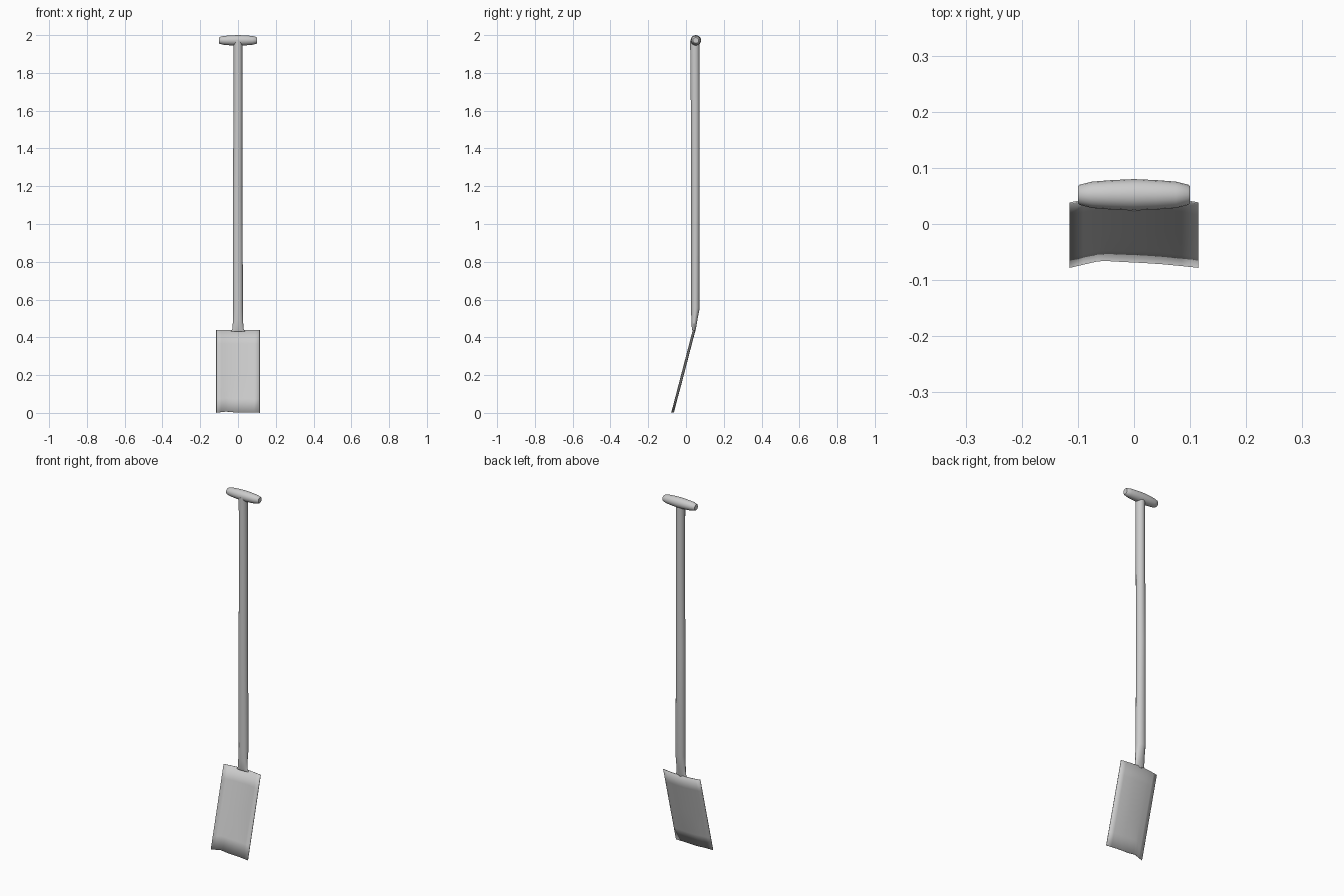
import bpy, bmesh, math

if "Cube" in bpy.data.objects:
    bpy.data.objects.remove(bpy.data.objects["Cube"])


def make_object(name, bm, angle=40):
    bmesh.ops.recalc_face_normals(bm, faces=bm.faces)
    mesh = bpy.data.meshes.new(name)
    bm.to_mesh(mesh)
    bm.free()
    obj = bpy.data.objects.new(name, mesh)
    bpy.context.collection.objects.link(obj)
    bpy.ops.object.select_all(action='DESELECT')
    obj.select_set(True)
    bpy.context.view_layer.objects.active = obj
    bpy.ops.object.shade_smooth_by_angle(angle=math.radians(angle))
    return obj


def loft(name, rings):
    """Skin a list of closed rings and cap both ends."""
    bm = bmesh.new()
    loops = [[bm.verts.new(p) for p in ring] for ring in rings]
    n = len(loops[0])
    for a, b in zip(loops, loops[1:]):
        for i in range(n):
            j = (i + 1) % n
            bm.faces.new((a[i], a[j], b[j], b[i]))
    bm.faces.new(loops[0])
    bm.faces.new(loops[-1])
    return make_object(name, bm)


def circle(n):
    return [(math.cos(2 * math.pi * i / n), math.sin(2 * math.pi * i / n)) for i in range(n)]


# Shaft: long round pole, bending forward and flattening into the blade
# each station: z, centre x, centre y, half width, half depth
stations = [(0.432, 0, 0.042, 0.036, 0.007), (0.447, 0, 0.042, 0.029, 0.011),
            (0.49, 0, 0.044, 0.027, 0.016), (0.555, 0, 0.05, 0.0265, 0.0225),
            (1.15, -0.002, 0.05, 0.025, 0.0225), (1.62, 0, 0.049, 0.0235, 0.0235),
            (1.97, 0, 0.047, 0.023, 0.025)]
loft("shaft", [[(cx + rx * c, cy + ry * s, z) for c, s in circle(16)]
               for z, cx, cy, rx, ry in stations])

# Grip: barrel-shaped crossbar
grip_profile = [(-0.1, 0.015), (-0.097, 0.018), (-0.075, 0.0235), (-0.04, 0.0262), (0, 0.028),
                (0.04, 0.0262), (0.075, 0.0235), (0.097, 0.018), (0.1, 0.015)]
loft("grip", [[(x, 0.052 + r * c, 1.972 + r * s) for c, s in circle(16)]
              for x, r in grip_profile])

# Blade: thin, gently dished, leaning sheet with a worn lower edge
# each column: x, dish depth at the bottom, height of the lower edge
columns = [(-0.115, 0, 0.001), (-0.09, 0.005, 0.004), (-0.065, 0.010, 0.007),
           (-0.05, 0.011, 0.006), (-0.02, 0.010, 0.003), (0.02, 0.008, 0.003),
           (0.05, 0.006, 0.003), (0.085, 0.003, 0.002), (0.115, 0, 0.001)]
bm = bmesh.new()
rows = 6
grid = []
for r in range(rows + 1):
    t = r / rows
    line = []
    for x, low, z0 in columns:
        dish = 0.012 * (1 - (x / 0.115) ** 2)
        depth = low + (dish - low) * min(1, 3 * t)
        z = z0 + (0.438 - z0) * t
        line.append(bm.verts.new((x, -0.077 + 0.114 * z / 0.438 + depth, z)))
    grid.append(line)
for a, b in zip(grid, grid[1:]):
    for i in range(len(columns) - 1):
        bm.faces.new((a[i], a[i + 1], b[i + 1], b[i]))
blade = make_object("blade", bm)
solid = blade.modifiers.new("thickness", 'SOLIDIFY')
solid.thickness = 0.003
solid.offset = 0
